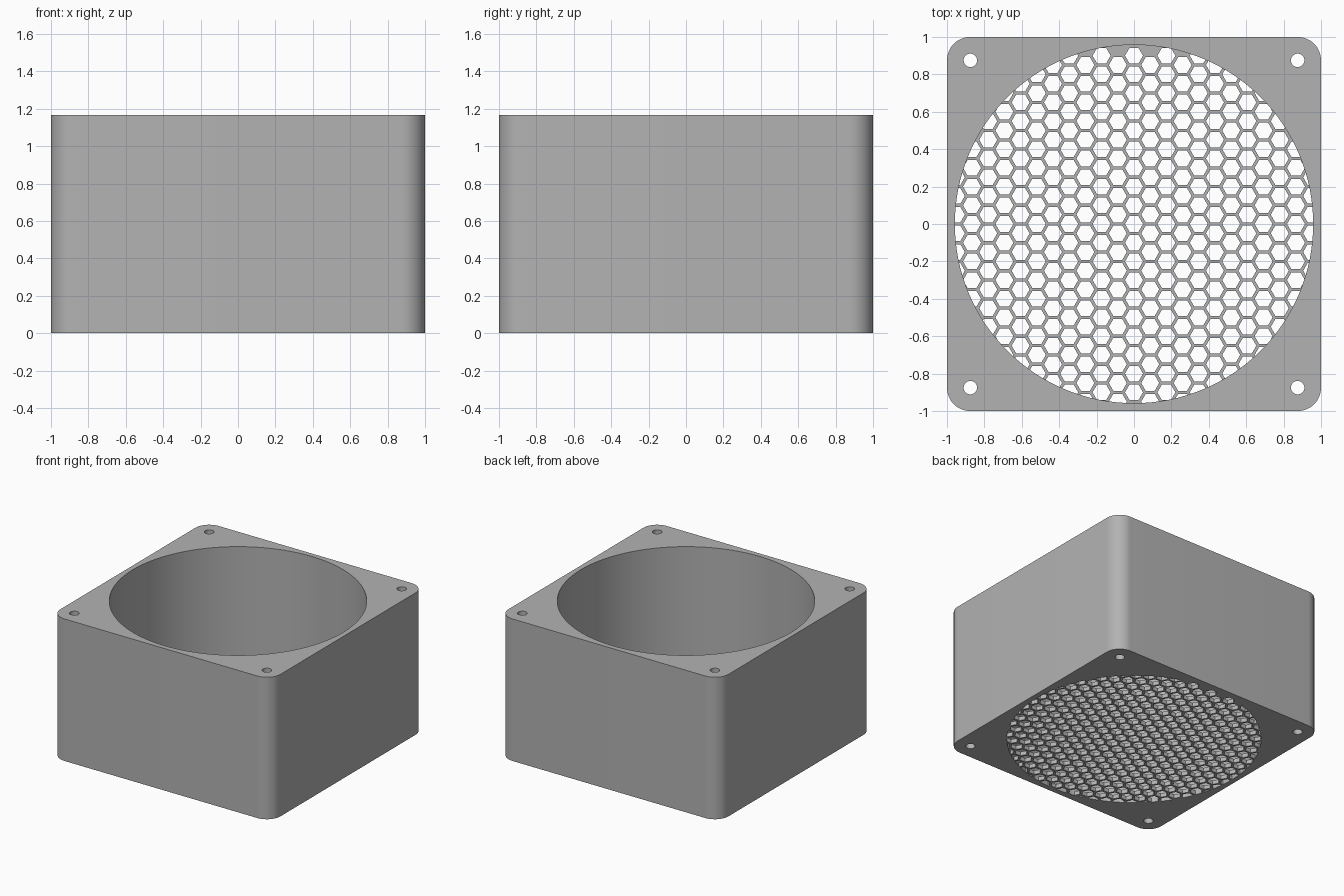
import bpy, bmesh
from math import pi, cos, sin, sqrt

HEIGHT, BORE, CORNER = 1.167, 0.958, 0.125
GRILLE_T, PITCH, HEX_FLAT = 0.033, 0.1, 0.0833

cube = bpy.data.objects.get("Cube")
if cube:
    bpy.data.objects.remove(cube, do_unlink=True)

grey = bpy.data.materials.new("plain grey")
grey.use_nodes = True
grey.diffuse_color = (0.45, 0.45, 0.45, 1)
grey.node_tree.nodes["Principled BSDF"].inputs["Base Color"].default_value = grey.diffuse_color


def arc(cx, cy, r, n, start=0, sweep=2 * pi, closed=True):
    steps = n if closed else n - 1
    return [(cx + r * cos(start + sweep * i / steps),
             cy + r * sin(start + sweep * i / steps)) for i in range(n)]


def extrude_profile(name, loops, z0, z1):
    """Solid from closed 2D loops; loops inside the first one become holes."""
    curve = bpy.data.curves.new(name, "CURVE")
    curve.dimensions, curve.fill_mode = "2D", "BOTH"
    curve.extrude = (z1 - z0) / 2
    for loop in loops:
        spline = curve.splines.new("POLY")
        spline.points.add(len(loop) - 1)
        for point, (x, y) in zip(spline.points, loop):
            point.co = (x, y, 0, 1)
        spline.use_cyclic_u = True
    temp = bpy.data.objects.new(name + " curve", curve)
    bpy.context.collection.objects.link(temp)
    mesh = bpy.data.meshes.new_from_object(temp.evaluated_get(bpy.context.evaluated_depsgraph_get()))
    bpy.data.objects.remove(temp, do_unlink=True)
    bm = bmesh.new()
    bm.from_mesh(mesh)
    bmesh.ops.translate(bm, verts=bm.verts, vec=(0, 0, (z0 + z1) / 2))
    bmesh.ops.remove_doubles(bm, verts=bm.verts, dist=1e-5)
    bmesh.ops.recalc_face_normals(bm, faces=bm.faces)
    bm.to_mesh(mesh)
    bm.free()
    mesh.name = name
    mesh.materials.clear()
    mesh.materials.append(grey)
    obj = bpy.data.objects.new(name, mesh)
    bpy.context.collection.objects.link(obj)
    return obj


def activate(obj):
    bpy.ops.object.select_all(action="DESELECT")
    obj.select_set(True)
    bpy.context.view_layer.objects.active = obj


# Square housing: rounded outline, round bore and four screw holes
outline = []
for k, (sx, sy) in enumerate([(1, 1), (-1, 1), (-1, -1), (1, -1)]):
    c = 1 - CORNER
    outline += arc(sx * c, sy * c, CORNER, 17, k * pi / 2, pi / 2, closed=False)
screw_holes = [arc(sx * 0.875, sy * 0.875, 0.036, 32) for sx in (-1, 1) for sy in (-1, 1)]
housing = extrude_profile("housing", [outline, arc(0, 0, BORE, 128)] + screw_holes, 0, HEIGHT)

# Honeycomb grille: disc at the bottom of the bore, cut by hexagonal prisms
grille = extrude_profile("honeycomb_grille", [arc(0, 0, BORE, 128)], 0, GRILLE_T)
hexes = []
for col in range(-11, 12):
    for row in range(-9, 10):
        x = col * PITCH * sqrt(3) / 2
        y = row * PITCH - (col % 2) * PITCH / 2
        if x * x + y * y < (BORE + HEX_FLAT / 2) ** 2:
            hexes.append(arc(x, y, HEX_FLAT / sqrt(3), 6))
cutter = extrude_profile("hex_cutter", hexes, -0.1, GRILLE_T + 0.1)
cutter.hide_render = True
cut = grille.modifiers.new("hex holes", "BOOLEAN")
cut.operation, cut.solver, cut.object = "DIFFERENCE", "EXACT", cutter
activate(grille)
bpy.ops.object.modifier_apply(modifier=cut.name)
bpy.data.objects.remove(cutter, do_unlink=True)

# Smooth round walls, keep crisp rims
for part in (housing, grille):
    activate(part)
    bpy.ops.object.shade_smooth_by_angle(angle=pi / 6)
